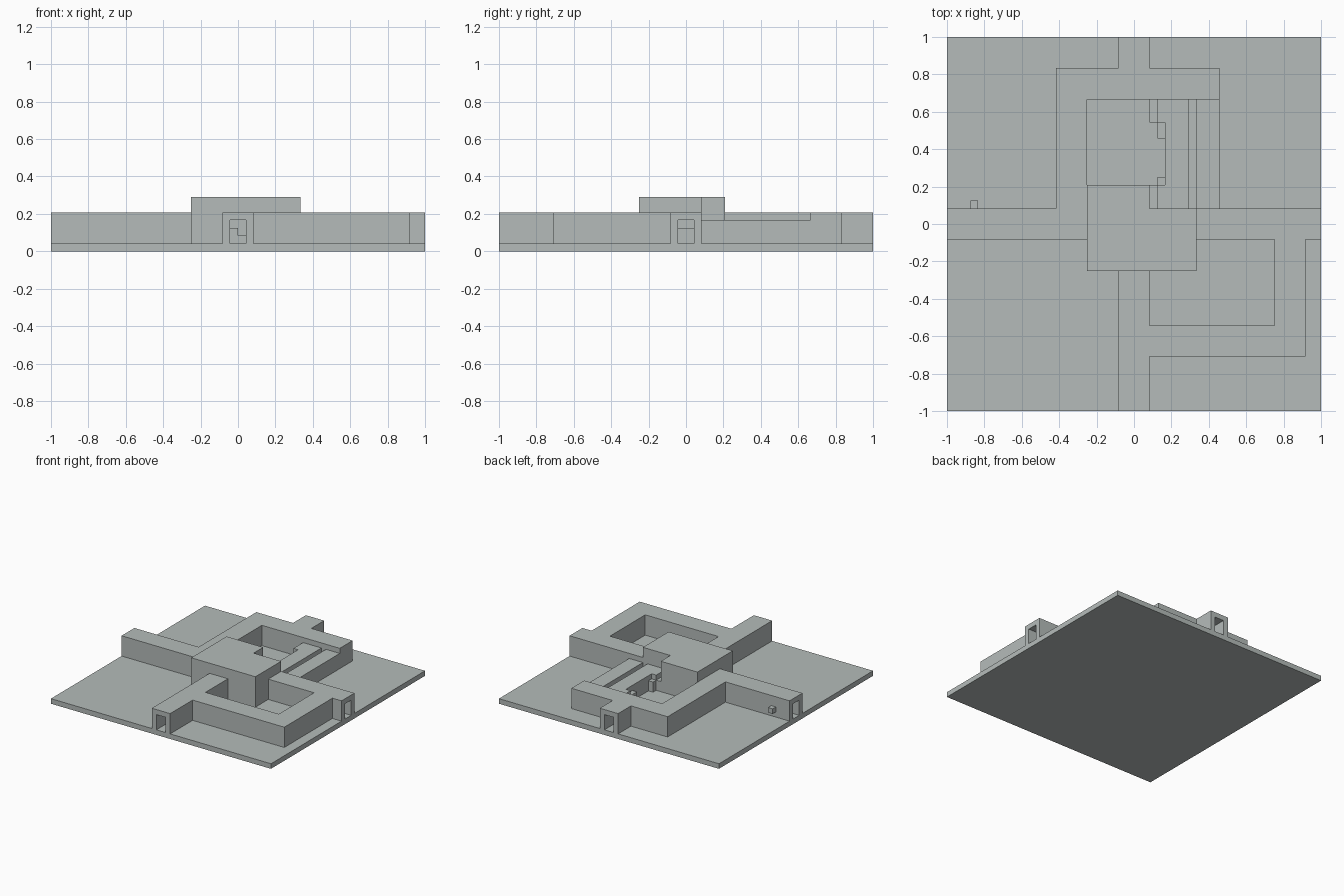
import bpy
import bmesh
from mathutils import Vector

cube = bpy.data.objects.get("Cube")
if cube:
    bpy.data.objects.remove(cube, do_unlink=True)

U = 1 / 24  # size of one grid block

stone = bpy.data.materials.new("pale grey stone")
stone.use_nodes = True
stone.diffuse_color = (0.46, 0.50, 0.49, 1)
stone.node_tree.nodes["Principled BSDF"].inputs["Base Color"].default_value = (0.46, 0.50, 0.49, 1)


def finish(name, bm):
    bmesh.ops.recalc_face_normals(bm, faces=bm.faces)
    mesh = bpy.data.meshes.new(name)
    bm.to_mesh(mesh)
    bm.free()
    mesh.materials.append(stone)
    obj = bpy.data.objects.new(name, mesh)
    bpy.context.collection.objects.link(obj)
    return obj


def prism(name, outline, low, high):
    """Flat plan outline raised between two heights, in blocks."""
    bm = bmesh.new()
    face = bm.faces.new([bm.verts.new(Vector((x, y, low)) * U) for x, y in outline])
    top = bmesh.ops.extrude_face_region(bm, geom=[face])["geom"]
    rise = Vector((0, 0, (high - low) * U))
    bmesh.ops.translate(bm, vec=rise, verts=[v for v in top if isinstance(v, bmesh.types.BMVert)])
    return finish(name, bm)


def block(name, x0, x1, y0, y1, low, high):
    return prism(name, [(x0, y0), (x1, y0), (x1, y1), (x0, y1)], low, high)


def corridor(name, side, start, end):
    """Open-ended passage running outwards along one of the four sides."""
    section = [(-2, 1), (-1, 1), (-1, 4), (1, 4), (1, 1), (2, 1), (2, 5), (-2, 5)]
    sx, sy = side
    bm = bmesh.new()
    rings = []
    for d in (start, end):
        rings.append([bm.verts.new(Vector((sx * d + sy * w, sy * d + sx * w, z)) * U) for w, z in section])
    near, far = rings
    n = len(section)
    for i in range(n):
        j = (i + 1) % n
        bm.faces.new((near[i], near[j], far[j], far[i]))
    bm.faces.new(near)
    bm.faces.new(far)
    return finish(name, bm)


# Ground slab
block("ground_slab", -24, 24, -24, 24, 0, 1)

# Tall central room with its back extension
prism("central_room", [(-6, -6), (8, -6), (8, 2), (2, 2), (2, 5), (-6, 5)], 1, 7)

# Open passages out to the four edges
corridor("front_corridor", (0, -1), 6, 24)
corridor("back_corridor", (0, 1), 20, 24)
corridor("left_corridor", (1, 0), 8, 24)
corridor("right_corridor", (-1, 0), 6, 24)

# Steps at the inner ends of the passages
block("front_high_step", -1, 0, -8, -6, 1, 3)
block("front_low_step", 0, 1, -8, -6, 1, 2)
block("left_step", 8, 10, -1, 1, 1, 3)

# Passage that turns around the front court
prism("front_loop", [(2, -17), (22, -17), (22, -2), (18, -2), (18, -13), (2, -13)], 1, 5)

# Passage that turns around the back court
prism("back_loop", [(-10, 2), (-6, 2), (-6, 16), (11, 16), (11, 20), (-10, 20)], 1, 5)

# Lower wing closing the back court
block("low_outer_wing", 8, 11, 2, 16, 1, 4)
prism("low_inner_wing", [(3, 2), (7, 2), (7, 16), (3, 16), (3, 13), (4, 13), (4, 5), (3, 5)], 1, 4)

# Small details inside the court
block("court_near_post", 3, 4, 5, 6, 1, 3)
block("court_far_post", 3, 4, 11, 13, 1, 3)
block("court_bench", 2, 3, 13, 16, 1, 2)
block("court_landing", 2, 3, 2, 5, 1, 3)

# Little block on the right passage wall
block("wall_knob", -21, -20, 2, 3, 2, 3)
